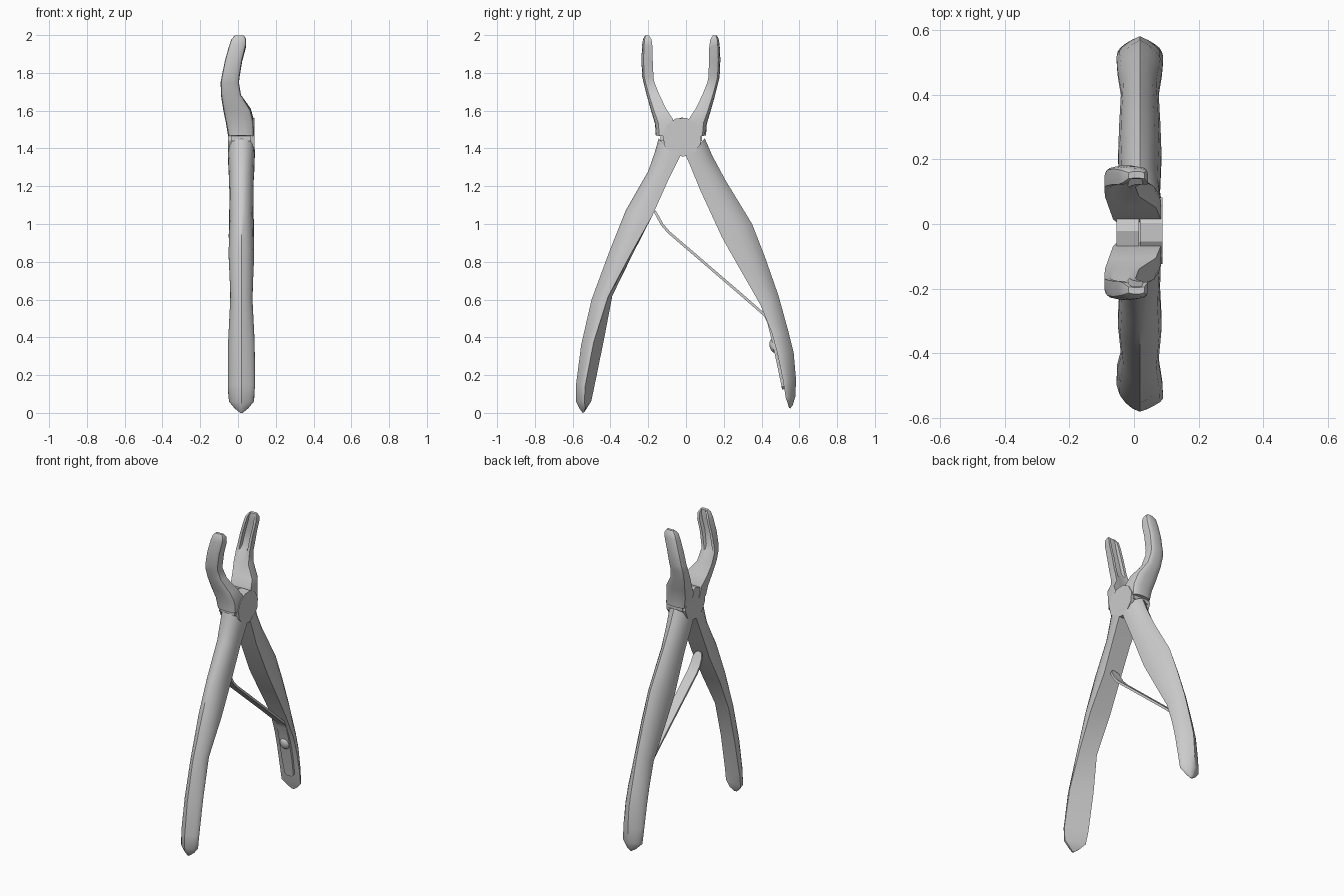
import bpy, bmesh, math
from mathutils import Vector

CX = 0.018      # mid x of the two lever layers
JY = -0.027     # y of the plane the jaws mirror about


def smooth(ob, angle=38):
    bpy.ops.object.select_all(action='DESELECT')
    ob.select_set(True)
    bpy.context.view_layer.objects.active = ob
    bpy.ops.object.shade_smooth_by_angle(angle=math.radians(angle))


def skin(name, rings, angle=38):
    """Bridge a list of equal-length point rings into a capped solid."""
    bm = bmesh.new()
    vs = [[bm.verts.new(p) for p in r] for r in rings]
    n = len(rings[0])
    for a, b in zip(vs, vs[1:]):
        for i in range(n):
            j = (i + 1) % n
            bm.faces.new((a[i], a[j], b[j], b[i]))
    bm.faces.new(vs[0])
    bm.faces.new(vs[-1])
    bmesh.ops.recalc_face_normals(bm, faces=bm.faces)
    me = bpy.data.meshes.new(name)
    bm.to_mesh(me)
    bm.free()
    ob = bpy.data.objects.new(name, me)
    bpy.context.collection.objects.link(ob)
    smooth(ob, angle)
    return ob


# Outer-side half profiles (u, t), from the edge to the middle
ROUND = [(1, .35), (.9, .64), (.68, .84), (.36, .96), (0, 1)]
LENS = [(1, .1), (.87, .36), (.66, .58), (.36, .82), (0, 1)]
BOXY = [(1, .68), (.94, .86), (.76, .95), (.36, .99), (0, 1)]


def section(yo, zo, yi, zi, x0, x1, groove=0.0, shear=0.0, shape=LENS, k=0.0):
    """Ring with flat or grooved inner side; k blends ROUND to another outer shape."""
    half = [(u + (p - u) * k, t + (q - t) * k) for (u, t), (p, q) in zip(ROUND, shape)]
    prof = [(-1, 0), (-.62, 0), (-.5, groove), (.5, groove), (.62, 0), (1, 0)]
    prof += half + [(-u, t) for u, t in half[-2::-1]]
    ring = []
    for u, t in prof:
        t += shear * (1 - t) * (u + 1) / 2
        ring.append((x0 + (x1 - x0) * (u + 1) / 2,
                     yi + (yo - yi) * t, zi + (zo - zi) * t))
    return ring


# Handles: outer y, outer z, inner y, inner z, half width, inner-face twist, lens blend
left = [(-.145, 1.452, -.03, 1.36, .071, 0, 0), (-.165, 1.38, -.055, 1.31, .069, 0, 0),
        (-.20, 1.28, -.095, 1.23, .065, 0, .1), (-.32, 1.07, -.18, 1.04, .062, 0, .2),
        (-.40, .87, -.285, .835, .068, .08, .4), (-.50, .60, -.39, .62, .058, .2, .7),
        (-.555, .36, -.435, .385, .070, .45, .8), (-.582, .15, -.485, .14, .072, .5, .8),
        (-.582, .06, -.502, .06, .066, .45, .8), (-.562, .02, -.525, .025, .036, .2, .8),
        (-.547, .0, -.54, .002, .008, 0, 0)]
right = [(.10, 1.452, .0, 1.36, .071, 0, .2), (.14, 1.36, .03, 1.29, .069, 0, .4),
         (.21, 1.23, .075, 1.18, .062, 0, .5), (.35, 1.0, .19, .93, .067, 0, .5),
         (.42, .82, .275, .78, .064, 0, .5), (.49, .62, .395, .57, .058, 0, .6),
         (.545, .42, .455, .42, .068, 0, .8), (.57, .32, .485, .31, .071, 0, .9),
         (.582, .18, .512, .18, .072, 0, 1), (.58, .09, .528, .08, .069, 0, 1),
         (.565, .04, .54, .045, .036, 0, 1), (.552, .024, .545, .026, .008, 0, 0)]
for name, rows in (("left_handle", left), ("right_handle", right)):
    skin(name, [section(a, b, c, d, CX - w, CX + w, 0, s, LENS, k)
                for a, b, c, d, w, s, k in rows])

# Jaws: outer distance, outer z, inner distance, inner z, x range, groove depth
jaw = [(.133, 1.468, .03, 1.46, -.052, .084, 0),
       (.137, 1.53, .042, 1.555, -.065, .083, 0),
       (.158, 1.60, .078, 1.61, -.078, .068, 0),
       (.182, 1.685, .112, 1.68, -.09, .016, 0),
       (.197, 1.745, .14, 1.75, -.092, .005, .1),
       (.205, 1.78, .145, 1.775, -.087, .008, .3),
       (.209, 1.87, .149, 1.86, -.069, .022, .35),
       (.205, 1.95, .15, 1.935, -.047, .042, .35),
       (.200, 1.98, .155, 1.975, -.035, .043, .25),
       (.190, 1.998, .168, 1.997, -.017, .032, .05)]
for name, s in (("left_jaw", -1), ("right_jaw", 1)):
    skin(name, [section(JY + s * a, b, JY + s * c, d, x0, x1, g, 0, BOXY, .8)
                for a, b, c, d, x0, x1, g in jaw], 32)

# Pivot hub: two flat faceted plates, one per lever
for name, x0, x1, turn in (("pivot_plate_outer", .019, .088, .2),
                           ("pivot_plate_inner", -.054, .016, .45)):
    skin(name, [[(x, -.02 + .104 * math.cos(turn + k * math.tau / 11),
                  1.46 + .104 * math.sin(turn + k * math.tau / 11))
                 for k in range(11)] for x in (x0, x1)], 20)

# Narrow joint web seen in the slit between handles and jaws
skin("joint_web", [[(x, -.135, 1.44), (x, .085, 1.44), (x, .085, 1.48), (x, -.135, 1.48)]
                   for x in (-.035, .07)], 20)

# Leaf spring: y, z, half width
leaf = [(.515, .125, .018), (.513, .14, .033), (.488, .26, .038), (.462, .38, .037),
        (.437, .48, .035), (.42, .515, .034), (.30, .62, .033), (-.09, .955, .034),
        (-.125, .995, .034), (-.15, 1.04, .032), (-.16, 1.058, .023), (-.166, 1.068, .01)]
rings = []
for i, (y, z, w) in enumerate(leaf):
    a, b = leaf[max(i - 1, 0)], leaf[min(i + 1, len(leaf) - 1)]
    t = Vector((0, b[0] - a[0], b[1] - a[1])).normalized()
    n = Vector((0, -t.z, t.y)) * .007
    c = Vector((CX, y, z))
    ux = Vector((w, 0, 0))
    rings.append([c - ux - n, c + ux - n, c + ux + n, c - ux + n])
skin("leaf_spring", rings, 35)

# Domed rivet holding the spring
bpy.ops.mesh.primitive_uv_sphere_add(segments=16, ring_count=8, radius=1,
                                     location=(CX, .464, .355),
                                     rotation=(math.radians(13), 0, 0))
rivet = bpy.context.object
rivet.name = "spring_rivet"
rivet.scale = (.034, .022, .038)
smooth(rivet)
